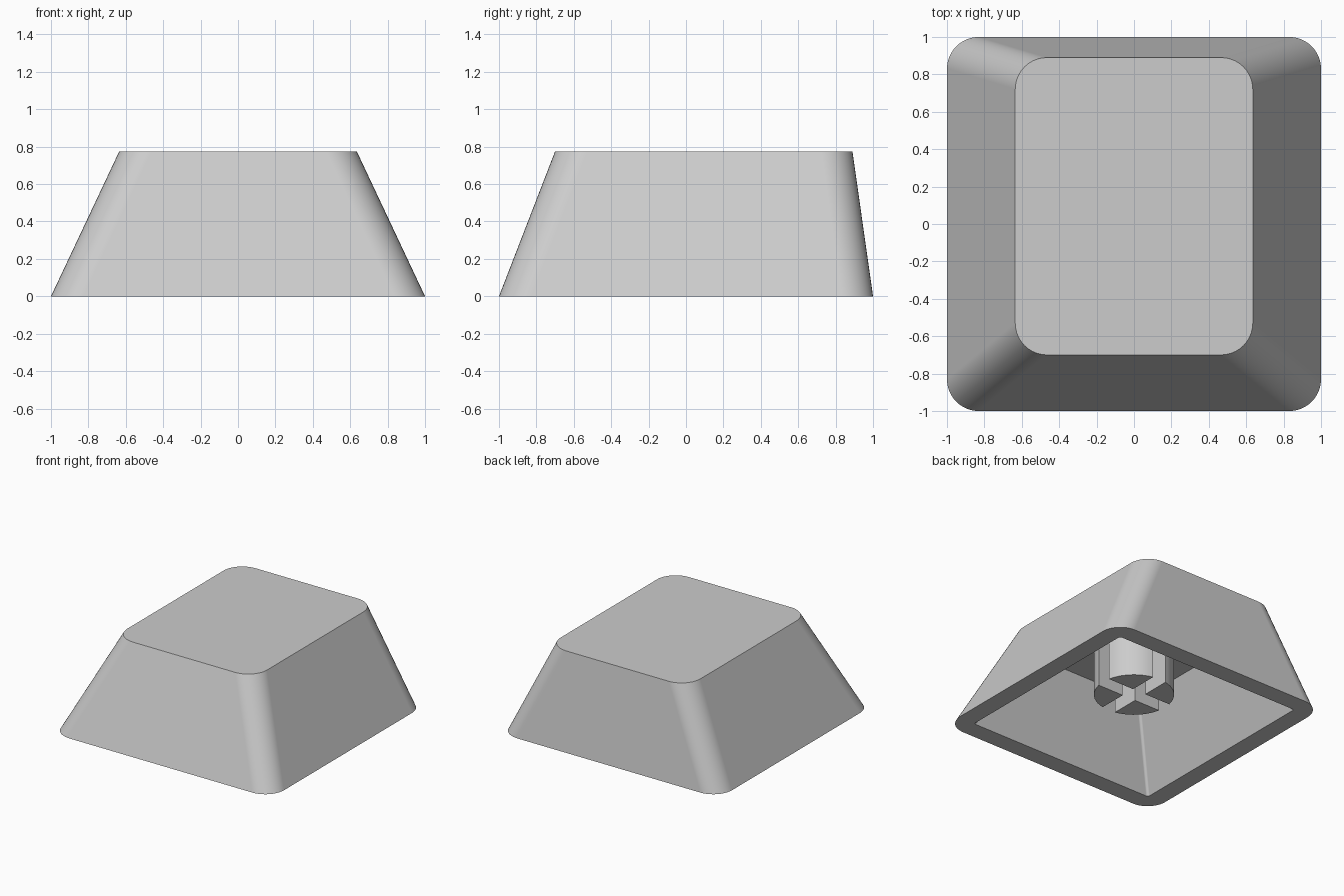
import bpy, bmesh
from math import radians, sin, cos, pi, asin

cube = bpy.data.objects.get("Cube")
if cube:
    bpy.data.objects.remove(cube, do_unlink=True)

# Single plain plastic colour
grey = bpy.data.materials.new("light_grey_plastic")
grey.use_nodes = True
colour = (0.604, 0.604, 0.604, 1)
grey.diffuse_color = colour
bsdf = next(n for n in grey.node_tree.nodes if n.type == "BSDF_PRINCIPLED")
bsdf.inputs["Base Color"].default_value = colour

SEGMENTS = 10
CEILING = 0.62


def finish(bm, name):
    """Turn a bmesh into a smooth-shaded object with sharp creases and flat walls."""
    bmesh.ops.recalc_face_normals(bm, faces=bm.faces)
    mesh = bpy.data.meshes.new(name)
    bm.to_mesh(mesh)
    bm.free()
    mesh.materials.append(grey)
    obj = bpy.data.objects.new(name, mesh)
    bpy.context.collection.objects.link(obj)
    bpy.ops.object.select_all(action="DESELECT")
    obj.select_set(True)
    bpy.context.view_layer.objects.active = obj
    bpy.ops.object.shade_smooth_by_angle(angle=radians(30))
    weighted = obj.modifiers.new("flat_walls", "WEIGHTED_NORMAL")
    weighted.keep_sharp = True
    weighted.weight = 100


def rounded_ring(bm, half_x, front, back, z, radius):
    """Ring of vertices around a rounded rectangle."""
    centres = [(half_x - radius, back - radius), (radius - half_x, back - radius),
               (radius - half_x, front + radius), (half_x - radius, front + radius)]
    ring = []
    for corner, (cx, cy) in enumerate(centres):
        for i in range(SEGMENTS + 1):
            a = (corner + i / SEGMENTS) * pi / 2
            ring.append(bm.verts.new((cx + radius * cos(a), cy + radius * sin(a), z)))
    return ring


def bridge(bm, lower, upper):
    for i in range(len(lower)):
        j = (i + 1) % len(lower)
        bm.faces.new((lower[i], lower[j], upper[j], upper[i]))


# Hollow cap: top, sloped outer walls, flat rim, parallel inner walls, ceiling
bm = bmesh.new()
rings = [rounded_ring(bm, *r) for r in (
    (0.635, -0.70, 0.89, 0.775, 0.17),
    (1.0, -1.0, 1.0, 0.0, 0.17),
    (0.85, -0.85, 0.85, 0.0, 0.02),
    (0.56, -0.61, 0.762, CEILING, 0.02),
)]
for first, second in zip(rings, rings[1:]):
    bridge(bm, first, second)
bm.faces.new(rings[0])
bm.faces.new(rings[-1])
finish(bm, "cap_shell")


# Round stem under the ceiling, split into quarters by a cross-shaped slot
def stem_quarter(index, radius=0.30, slot=0.06, bottom=0.19):
    bm = bmesh.new()
    start = asin(slot / radius)
    turn = index * pi / 2
    outline = [(slot, slot)]
    for i in range(SEGMENTS + 1):
        a = start + (pi / 2 - 2 * start) * i / SEGMENTS
        outline.append((radius * cos(a), radius * sin(a)))
    spun = [(x * cos(turn) - y * sin(turn), x * sin(turn) + y * cos(turn))
            for x, y in outline]
    lower = [bm.verts.new((x, y, bottom)) for x, y in spun]
    upper = [bm.verts.new((x, y, CEILING)) for x, y in spun]
    bridge(bm, lower, upper)
    bm.faces.new(lower)
    bm.faces.new(upper)
    finish(bm, f"stem_quarter_{index + 1}")


for n in range(4):
    stem_quarter(n)
